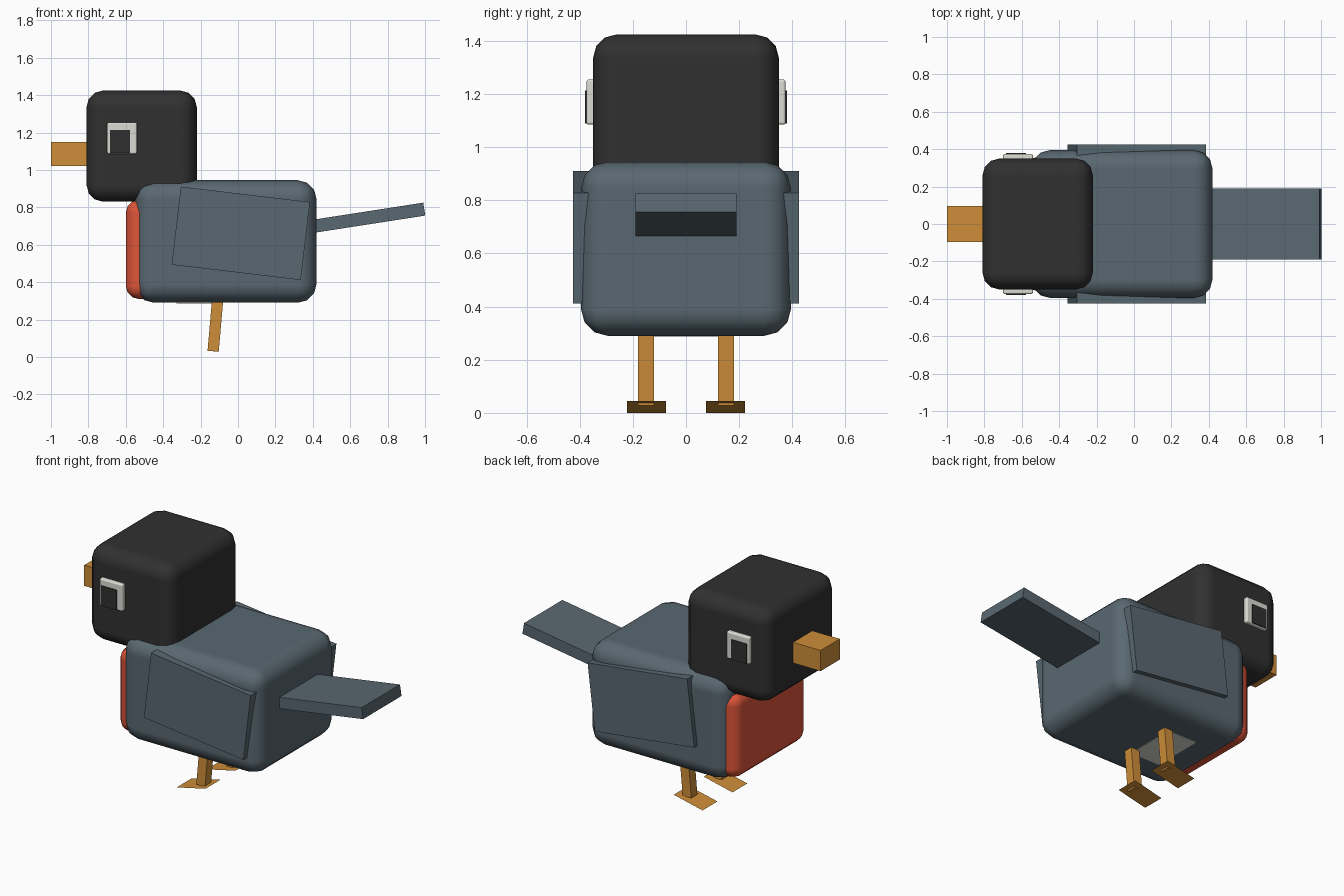
import bpy
import bmesh
from math import radians
from mathutils import Matrix, Vector

default = bpy.data.objects.get("Cube")
if default:
    bpy.data.objects.remove(default, do_unlink=True)


def material(name, rgb):
    mat = bpy.data.materials.new(name)
    mat.use_nodes = True
    color = (*rgb, 1)
    mat.diffuse_color = color
    mat.node_tree.nodes["Principled BSDF"].inputs["Base Color"].default_value = color
    return mat


SLATE = material("slate_grey", (0.1, 0.138, 0.165))
BLACK = material("soft_black", (0.03, 0.03, 0.03))
RED = material("brick_red", (0.72, 0.09, 0.04))
ORANGE = material("orange", (0.62, 0.27, 0.04))
WHITE = material("off_white", (0.72, 0.72, 0.67))


def make_object(name, bm, mat, center, tilt):
    mesh = bpy.data.meshes.new(name)
    bm.to_mesh(mesh)
    bm.free()
    mesh.materials.append(mat)
    obj = bpy.data.objects.new(name, mesh)
    obj.location = center
    obj.rotation_euler.y = radians(tilt)
    bpy.context.collection.objects.link(obj)
    return obj


def box(name, center, size, mat, tilt=0, bevel=0):
    """Box tilted about y, optionally with softly rounded edges."""
    bm = bmesh.new()
    bmesh.ops.create_cube(bm, size=1, matrix=Matrix.Diagonal((*size, 1)))
    obj = make_object(name, bm, mat, center, tilt)
    if bevel:
        for poly in obj.data.polygons:
            poly.use_smooth = True
        mod = obj.modifiers.new("rounded_edges", "BEVEL")
        mod.width = bevel
        mod.segments = 3
        mod.limit_method = "NONE"
        mod.harden_normals = True
    return obj


def span(name, low, high, mat, bevel=0):
    """Upright box given by its two extreme corners."""
    low, high = Vector(low), Vector(high)
    return box(name, (low + high) / 2, high - low, mat, 0, bevel)


# Main rounded blocks
span("body", (-0.55, -0.395, 0.29), (0.42, 0.395, 0.945), SLATE, 0.1)
span("head", (-0.81, -0.35, 0.83), (-0.22, 0.35, 1.425), BLACK, 0.09)
span("chest", (-0.6, -0.355, 0.31), (-0.3, 0.355, 0.84), RED, 0.07)
span("belly_patch", (-0.33, -0.17, 0.287), (-0.12, 0.17, 0.295), WHITE)

# Beak and tail
span("beak", (-1, -0.095, 1.02), (-0.75, 0.095, 1.15), ORANGE)
box("tail", (0.65, 0, 0.737), (0.7, 0.38, 0.07), SLATE, -8.8)

# Paired parts on both flanks
for side, s in (("front", -1), ("back", 1)):
    box(f"wing_{side}", (0.015, s * 0.385, 0.661), (0.695, 0.08, 0.42), SLATE, 6.8)
    box(f"eye_{side}", (-0.62, s * 0.345, 1.17), (0.16, 0.06, 0.17), WHITE, 0, 0.01)
    box(f"pupil_{side}", (-0.631, s * 0.353, 1.152), (0.108, 0.055, 0.124), BLACK)
    box(f"leg_{side}", (-0.119, s * 0.15, 0.19), (0.06, 0.06, 0.32), ORANGE, 5)

    # Flat sloping foot
    bm = bmesh.new()
    bmesh.ops.create_grid(bm, x_segments=1, y_segments=1, size=0.5,
                          matrix=Matrix.Diagonal((0.205, 0.147, 1, 1)))
    make_object(f"foot_{side}", bm, ORANGE, (-0.17, s * 0.148, 0.0226), -12.7)
